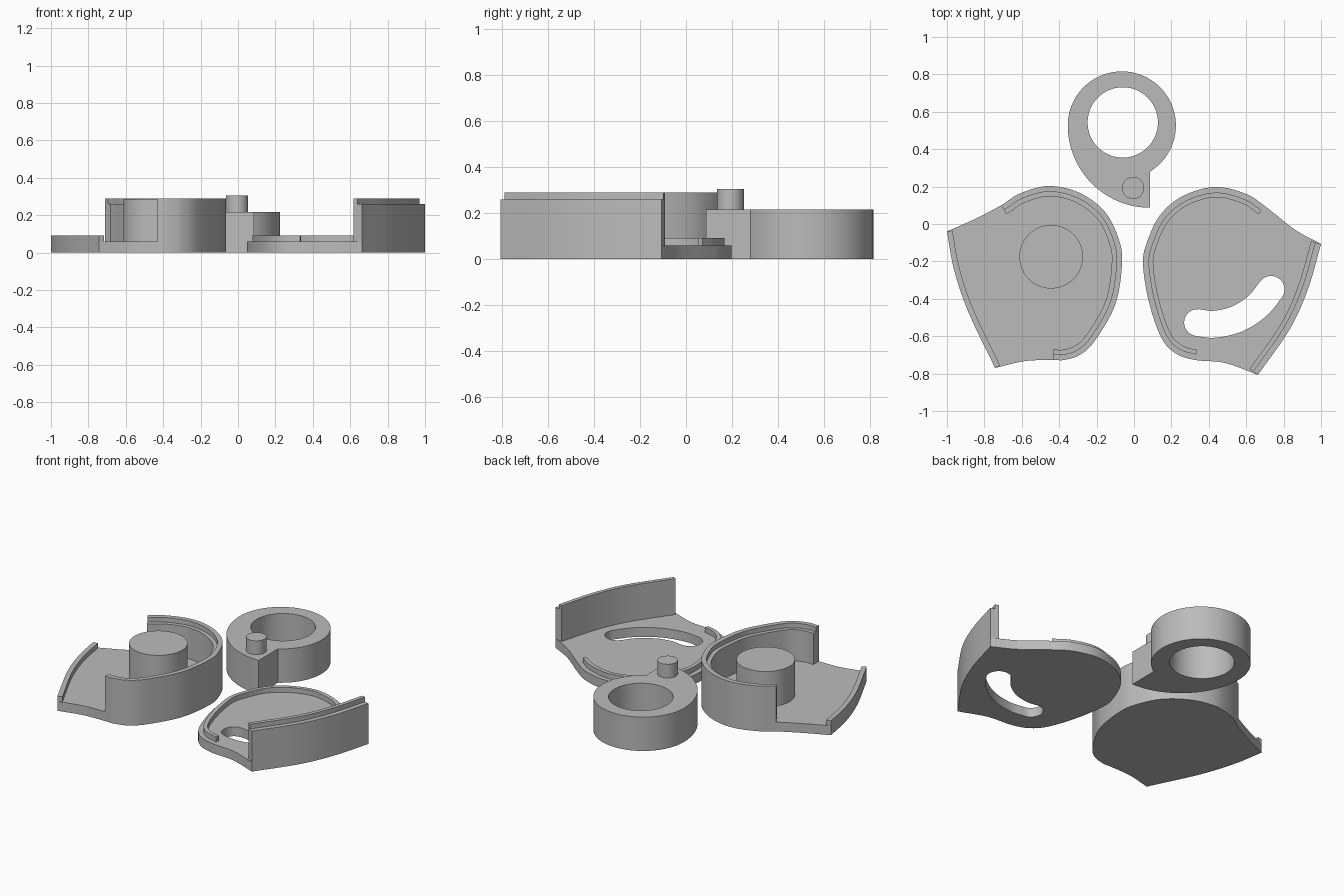
import bpy
import bmesh
from math import cos, sin, radians
from mathutils import Vector

cube = bpy.data.objects.get("Cube")
if cube:
    bpy.data.objects.remove(cube, do_unlink=True)

GREY = (0.5, 0.5, 0.5, 1)
mat = bpy.data.materials.new("plain grey")
mat.use_nodes = True
mat.diffuse_color = GREY
bsdf = next(n for n in mat.node_tree.nodes if n.type == 'BSDF_PRINCIPLED')
bsdf.inputs["Base Color"].default_value = GREY

STEPS = 8  # samples per spline span


def spline(points):
    """Smooth open path through the points."""
    p = [Vector(q) for q in points]
    p = [2 * p[0] - p[1]] + p + [2 * p[-1] - p[-2]]
    path = []
    for a, b, c, d in zip(p, p[1:], p[2:], p[3:]):
        for i in range(STEPS):
            t = i / STEPS
            path.append(0.5 * (2 * b + (c - a) * t + (2 * a - 5 * b + 4 * c - d) * t ** 2
                               + (3 * b - a - 3 * c + d) * t ** 3))
    return path + [p[-2]]


def arc(x, y, r, start, end, n=48):
    angles = [radians(start + (end - start) * i / n) for i in range(n + 1)]
    return [Vector((x + r * cos(a), y + r * sin(a))) for a in angles]


def circle(x, y, r):
    return arc(x, y, r, 0, 360, 64)[:-1]


def offset(path, dist):
    """Shift a path to its right-hand side."""
    out = []
    for i, p in enumerate(path):
        t = (path[min(i + 1, len(path) - 1)] - path[max(i - 1, 0)]).normalized()
        out.append(p + Vector((t.y, -t.x)) * dist)
    return out


def strip(path, near, far):
    return offset(path, near) + offset(path, far)[::-1]


def prism(name, loops, z0, z1):
    """Solid from an outline plus optional hole outlines."""
    bm = bmesh.new()
    caps = ([], [])
    for loop in loops:
        rings = [[bm.verts.new((p.x, p.y, z)) for p in loop] for z in (z0, z1)]
        n = len(loop)
        for i in range(n):
            j = (i + 1) % n
            bm.faces.new((rings[0][i], rings[0][j], rings[1][j], rings[1][i]))
            for cap, ring in zip(caps, rings):
                cap.append(bm.edges.get((ring[i], ring[j])))
    for cap in caps:
        bmesh.ops.triangle_fill(bm, edges=cap, use_beauty=True)
    bmesh.ops.recalc_face_normals(bm, faces=bm.faces)
    mesh = bpy.data.meshes.new(name)
    bm.to_mesh(mesh)
    bm.free()
    mesh.materials.append(mat)
    obj = bpy.data.objects.new(name, mesh)
    bpy.context.collection.objects.link(obj)
    bpy.ops.object.select_all(action='DESELECT')
    obj.select_set(True)
    bpy.context.view_layer.objects.active = obj
    bpy.ops.object.shade_smooth_by_angle(angle=radians(30))
    return obj


FLOOR, LIP, LEDGE, TOP = 0.06, 0.092, 0.26, 0.29
INNER, OUTER = 0.03, 0.055

# Right housing: floor, curved wall with inner ledge, low rim and post
body = spline([(-1, -.04), (-.85, .027), (-.71, .10), (-.61, .163), (-.455, .203),
               (-.29, .166), (-.155, .064), (-.082, -.08), (-.064, -.21), (-.10, -.43),
               (-.21, -.625), (-.29, -.7), (-.375, -.727), (-.433, -.727),
               (-.583, -.733), (-.743, -.77)])
side = spline([(-.743, -.77), (-.888, -.465), (-.963, -.24), (-1, -.04)])
prism("housing_floor", [body + side[1:-1]], 0, FLOOR)
wall = body[2 * STEPS:13 * STEPS + 1]
prism("housing_wall", [strip(wall, 0, INNER)], FLOOR, TOP)
prism("housing_wall_ledge", [strip(wall, INNER, OUTER)], FLOOR, LEDGE)
prism("housing_rim", [strip(side, 0, INNER)], FLOOR, LIP)
prism("housing_post", [circle(-.443, -.175, .17)], FLOOR, TOP - 0.003)

# Left cover: slotted floor, locating ridge and tall stepped side wall
body = spline([(1, -.107), (.86, -.03), (.70, .096), (.594, .163), (.433, .198),
               (.262, .15), (.14, .048), (.07, -.096), (.048, -.214), (.08, -.417),
               (.144, -.604), (.22, -.69), (.326, -.727), (.487, -.743), (.663, -.807)])
side = spline([(.663, -.807), (.834, -.56), (.93, -.348), (1, -.107)])
slot_path = spline([(.34, -.527), (.43, -.536), (.55, -.508), (.66, -.438), (.733, -.35)])
half_width = 0.072
slot = strip(slot_path, -half_width, half_width)
for tip, at, facing in ((slot_path[0], len(slot), 186), (slot_path[-1], len(slot_path), 50)):
    slot[at:at] = arc(tip.x, tip.y, half_width, facing + 80, facing - 80, 16) 
prism("cover_floor", [body + side[1:-1], slot], 0, FLOOR)
# The path runs anticlockwise here, so inward is its left-hand side
ridge = body[2 * STEPS:12 * STEPS + 1]
prism("cover_ridge", [strip(ridge, -INNER, -OUTER)], FLOOR, LIP)
prism("cover_wall_outer", [strip(side, 0, -INNER)], FLOOR, LEDGE)
prism("cover_wall_inner", [strip(side, -INNER, -OUTER)], FLOOR, TOP)

# Cam ring with a tail and a drive pin
cam = arc(-.065, .527, .289, -58.5, 180, 64)[:-1] + arc(.086, .527, .44, 180, 270)
prism("cam_ring", [cam, circle(-.06, .543, .188)], 0, 0.217)
prism("cam_pin", [circle(-.005, .193, .059)], 0.217, 0.305)
